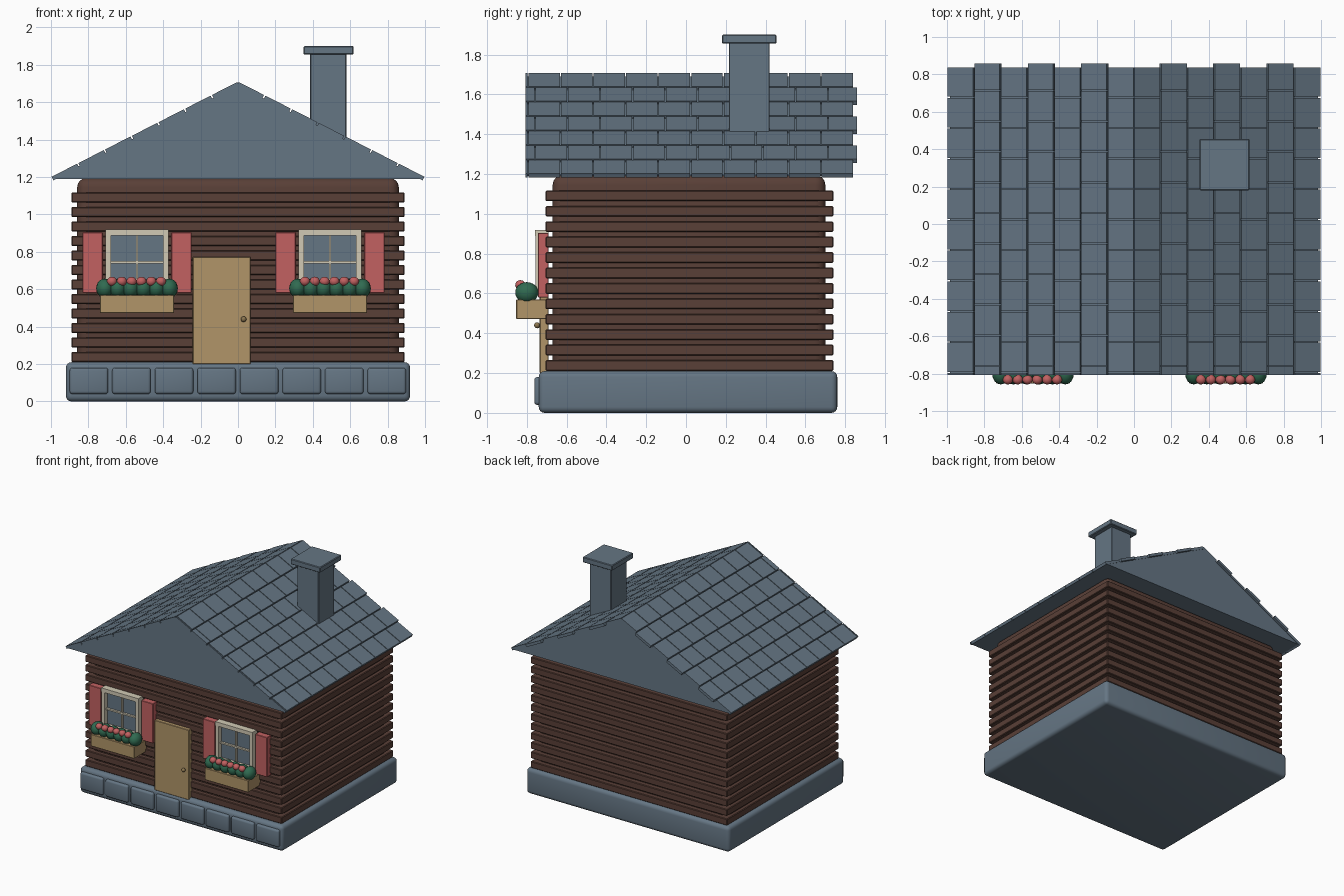
import bpy, bmesh, math
from mathutils import Matrix, Vector

if "Cube" in bpy.data.objects:
    bpy.data.objects.remove(bpy.data.objects["Cube"])


def material(name, rgb):
    m = bpy.data.materials.new(name)
    m.use_nodes = True
    m.diffuse_color = (*rgb, 1)
    bsdf = m.node_tree.nodes["Principled BSDF"]
    bsdf.inputs["Base Color"].default_value = (*rgb, 1)
    bsdf.inputs["Roughness"].default_value = 0.8
    return m


SLATE = material("slate", (0.13, 0.18, 0.23))
WOOD = material("dark_wood", (0.10, 0.05, 0.038))
RED = material("red_paint", (0.54, 0.12, 0.12))
TAN = material("tan_wood", (0.44, 0.30, 0.14))
CREAM = material("cream_paint", (0.64, 0.59, 0.46))
GREEN = material("leaf_green", (0.03, 0.145, 0.082))
BRASS = material("dull_brass", (0.26, 0.18, 0.08))


def add_box(bm, lo, hi, matrix=Matrix()):
    """Add a box between two corners, then transform it."""
    lo, hi = Vector(lo), Vector(hi)
    place = Matrix.Translation((lo + hi) / 2) @ Matrix.Diagonal((*(hi - lo), 1))
    bmesh.ops.create_cube(bm, size=1, matrix=matrix @ place)


def add_ball(bm, centre, radii):
    place = Matrix.Translation(centre) @ Matrix.Diagonal((*radii, 1))
    bmesh.ops.create_uvsphere(bm, u_segments=16, v_segments=10, radius=1, matrix=place)


def finish(name, bm, mat, bevel=0, segments=1, smooth=False):
    """Turn a bmesh into an object, with optional rounded edges."""
    if bevel:
        bmesh.ops.bevel(bm, geom=bm.edges[:], offset=bevel, segments=segments,
                        profile=0.5, affect='EDGES')
    mesh = bpy.data.meshes.new(name)
    bm.to_mesh(mesh)
    bm.free()
    mesh.materials.append(mat)
    obj = bpy.data.objects.new(name, mesh)
    bpy.context.collection.objects.link(obj)
    if smooth:
        bpy.ops.object.select_all(action='DESELECT')
        obj.select_set(True)
        bpy.context.view_layer.objects.active = obj
        bpy.ops.object.shade_smooth_by_angle(angle=math.radians(40))
    return obj


def box(name, lo, hi, mat, bevel=0, segments=1):
    bm = bmesh.new()
    add_box(bm, lo, hi)
    return finish(name, bm, mat, bevel, segments, segments > 1)


# Foundation with a row of facing stones
box("foundation", (-0.92, -0.74, 0), (0.92, 0.76, 0.21), SLATE, 0.03, 4)
bm = bmesh.new()
for i in range(8):
    x = -0.797 + i * 0.2275
    add_box(bm, (x - 0.103, -0.762, 0.04), (x + 0.103, -0.70, 0.18))
finish("foundation_stones", bm, SLATE, 0.015, 3, True)

# Log walls around a rounded core
box("wall_core", (-0.86, -0.67, 0.19), (0.86, 0.70, 1.195), WOOD, 0.05, 4)
bm = bmesh.new()
for i in range(12):
    z = 0.238 + i * 0.0775
    add_box(bm, (-0.89, -0.705, z - 0.027), (0.89, 0.74, z + 0.027))
finish("wall_logs", bm, WOOD, 0.005)

# Solid gable roof
bm = bmesh.new()
profile = [(-0.985, 1.19), (0.985, 1.19), (0, 1.69)]
front = bm.faces.new([bm.verts.new((x, -0.805, z)) for x, z in profile])
ext = bmesh.ops.extrude_face_region(bm, geom=[front], use_keep_orig=True)
bmesh.ops.translate(bm, vec=(0, 1.64, 0),
                    verts=[g for g in ext["geom"] if isinstance(g, bmesh.types.BMVert)])
bmesh.ops.recalc_face_normals(bm, faces=bm.faces[:])
finish("roof_body", bm, SLATE)

# Staggered courses of shingles on both slopes
pitch = math.atan2(0.51, 1.0)
rows, tile, gap = 7, 0.1635, 0.004
row_len = math.hypot(0.51, 1.0) / rows
for side, name in ((1, "left_shingles"), (-1, "right_shingles")):
    bm = bmesh.new()
    slope = Matrix.Translation((0, 0, 1.71)) @ Matrix.Rotation(side * pitch, 4, 'Y')
    for r in range(rows):
        # The odd courses (from the eaves) start further back
        shifted = r % 2 == 1
        end = 0.86 if shifted else 0.84
        joint = 0.712 if shifted else end - tile
        a, b = sorted((side * (r * row_len + gap), side * ((r + 1) * row_len - gap)))
        while end > -0.80:
            start = max(joint, -0.81)
            if end - start > 0.012:
                add_box(bm, (a, start + gap, -0.022), (b, end - gap / 2, 0), slope)
            end, joint = joint, joint - tile
    finish(name, bm, SLATE)

# Chimney
box("chimney_stack", (0.385, 0.215, 1.30), (0.58, 0.42, 1.865), SLATE, 0.004)
box("chimney_cap", (0.35, 0.18, 1.855), (0.618, 0.455, 1.90), SLATE, 0.005)

# Door and knob
box("door", (-0.242, -0.735, 0.20), (0.068, -0.69, 0.772), TAN, 0.003)
bm = bmesh.new()
add_ball(bm, (0.03, -0.748, 0.44), (0.015, 0.015, 0.015))
finish("door_knob", bm, BRASS, smooth=True)


def window(prefix, cx):
    """Window with shutters and a flower box, centred on cx."""
    box(prefix + "_glass", (cx - 0.15, -0.718, 0.60), (cx + 0.15, -0.69, 0.90), SLATE)
    # Frame of four bars
    bm = bmesh.new()
    for s in (-1, 1):
        a, b = sorted((cx + s * 0.168, cx + s * 0.14))
        add_box(bm, (a, -0.755, 0.59), (b, -0.69, 0.918))
    for z in (0.59, 0.888):
        add_box(bm, (cx - 0.168, -0.758, z), (cx + 0.168, -0.69, z + 0.032))
    finish(prefix + "_frame", bm, CREAM)
    # Glazing bars
    bm = bmesh.new()
    add_box(bm, (cx - 0.006, -0.735, 0.60), (cx + 0.006, -0.70, 0.90))
    add_box(bm, (cx - 0.15, -0.735, 0.739), (cx + 0.15, -0.70, 0.751))
    finish(prefix + "_glazing_bars", bm, CREAM)
    # Shutters
    for s, side in ((-1, "right"), (1, "left")):
        x = cx + s * 0.237
        box(f"{prefix}_{side}_shutter", (x - 0.054, -0.743, 0.58),
            (x + 0.054, -0.69, 0.905), RED, 0.003)
    # Flower box
    box(prefix + "_planter", (cx - 0.197, -0.853, 0.472), (cx + 0.197, -0.69, 0.57),
        TAN, 0.003)
    leaves, blooms = bmesh.new(), bmesh.new()
    for i in range(6):
        k = i - 2.5
        add_ball(leaves, (cx + k * 0.069, -0.80, 0.605), (0.046, 0.058, 0.052))
        add_ball(blooms, (cx + k * 0.0525 - 0.003, -0.832, 0.642), (0.027, 0.026, 0.025))
    finish(prefix + "_leaves", leaves, GREEN, smooth=True)
    finish(prefix + "_flowers", blooms, RED, smooth=True)


window("right_window", -0.54)
window("left_window", 0.492)
